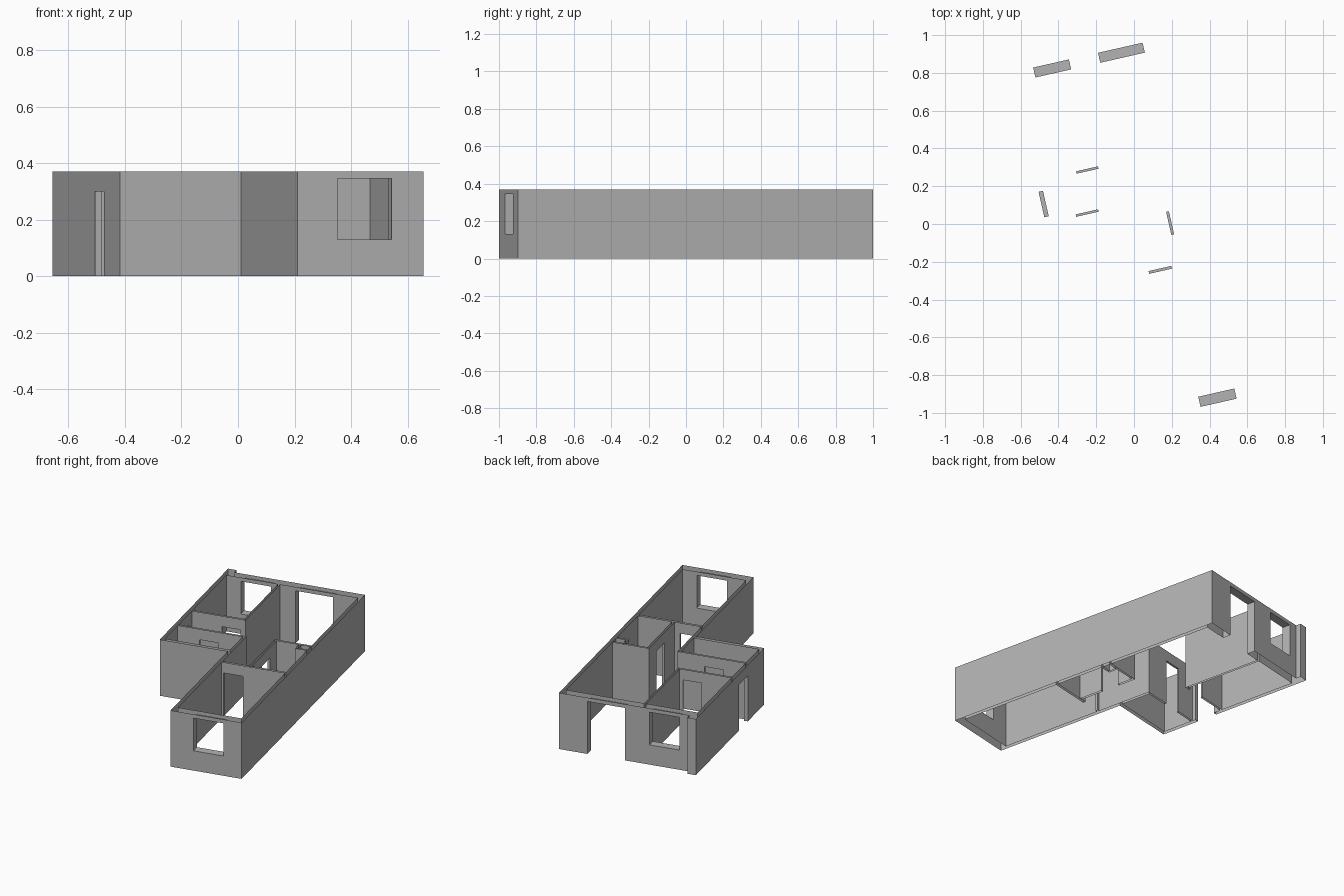
import bpy
import math

HEIGHT = 0.37
TURN = math.radians(12.8)

cube = bpy.data.objects.get("Cube")
if cube:
    bpy.data.objects.remove(cube, do_unlink=True)

# One plain plaster colour
plaster = bpy.data.materials.new("grey_plaster")
plaster.use_nodes = True
GREY = (0.45, 0.45, 0.45, 1)
plaster.diffuse_color = GREY
plaster.node_tree.nodes["Principled BSDF"].inputs["Base Color"].default_value = GREY

# Plan outlines, counter-clockwise in the building's own axes
OUTSIDE = [(-.017, -1.022), (.44, -1.022), (.44, .926), (-.40, .926),
           (-.40, .96), (-.455, .96), (-.455, -.12), (-.017, -.12)]
ROOMS = {
    "front_room_walls": [(.007, -.967), (.416, -.967), (.416, -.275), (.007, -.275)],
    "right_bathroom_walls": [(.195, -.26), (.416, -.26), (.416, .07), (.34, .07),
                             (.34, .13), (.195, .13)],
    "service_shaft_walls": [(.352, .082), (.416, .082), (.416, .13), (.352, .13)],
    "left_room_walls": [(-.431, -.097), (-.012, -.097), (-.012, .105), (-.431, .105)],
    "back_bedroom_walls": [(-.431, .34), (-.098, .34), (-.098, .872), (-.431, .872)],
    "living_room_walls": [(.007, -.26), (.18, -.26), (.18, .143), (.416, .143),
                          (.416, .872), (-.085, .872), (-.085, .327), (-.431, .327),
                          (-.431, .118), (.007, .118)],
}

# Openings: low corner, high corner, bottom and top height
DOOR, WINDOW, TERRACE = (0, .30), (.13, .345), (0, .345)
OPENINGS = {
    "front_window": ((.129, -1.022), (.325, -.967), WINDOW),
    "bedroom_window": ((-.337, .872), (-.143, .926), WINDOW),
    "terrace_opening": ((.015, .872), (.257, .926), TERRACE),
    "entrance_door": ((-.455, .14), (-.431, .278), DOOR),
    "bedroom_door": ((-.238, .327), (-.118, .34), DOOR),
    "left_room_door": ((-.29, .105), (-.168, .118), DOOR),
    "bathroom_door": ((.18, -.1), (.195, .025), DOOR),
    "front_room_door": ((.02, -.275), (.144, -.26), DOOR),
}


def make(name, quads):
    verts = [p for q in quads for p in q]
    faces = [range(i, i + 4) for i in range(0, len(verts), 4)]
    mesh = bpy.data.meshes.new(name)
    mesh.from_pydata(verts, [], [tuple(f) for f in faces])
    mesh.materials.append(plaster)
    ob = bpy.data.objects.new(name, mesh)
    ob.rotation_euler.z = TURN
    bpy.context.collection.objects.link(ob)


def upright(a, b, z0, z1):
    return [(*a, z0), (*b, z0), (*b, z1), (*a, z1)]


def panel(a, b):
    """One vertical wall face from a to b, left open where an opening crosses it."""
    along = 0 if abs(a[0] - b[0]) > abs(a[1] - b[1]) else 1
    across = 1 - along
    start, end = sorted((a[along], b[along]))

    def piece(s, t, z0, z1):
        p, q = [0, 0], [0, 0]
        p[across] = q[across] = a[across]
        p[along], q[along] = (s, t) if a[along] < b[along] else (t, s)
        return upright(p, q, z0, z1)

    holes = sorted((lo[along], hi[along], z) for lo, hi, z in OPENINGS.values()
                   if a[across] in (lo[across], hi[across])
                   and start < lo[along] and hi[along] < end)
    quads, at = [], start
    for s, t, (z0, z1) in holes:
        quads += [piece(at, s, 0, HEIGHT), piece(s, t, z1, HEIGHT)]
        if z0 > 0:
            quads.append(piece(s, t, 0, z0))
        at = t
    return quads + [piece(at, end, 0, HEIGHT)]


def walls(name, outline):
    quads = []
    for a, b in zip(outline, outline[1:] + outline[:1]):
        quads += panel(a, b)
    make(name, quads)


# Outer shell, then the inner faces of each room (facing inward)
walls("outer_walls", OUTSIDE)
for room, outline in ROOMS.items():
    walls(room, outline[::-1])

# Jambs, lintel and sill lining every opening
for name, ((x0, y0), (x1, y1), (z0, z1)) in OPENINGS.items():
    if x1 - x0 > y1 - y0:
        quads = [upright((x0, y1), (x0, y0), z0, z1), upright((x1, y0), (x1, y1), z0, z1)]
    else:
        quads = [upright((x0, y0), (x1, y0), z0, z1), upright((x1, y1), (x0, y1), z0, z1)]
    # Turn the jambs so they face into the gap
    quads = [q[::-1] for q in quads]
    if x1 - x0 <= y1 - y0:
        quads = [q[::-1] for q in quads]
        quads = [quads[0][::-1], quads[1][::-1]]
    level = [(x0, y0), (x1, y0), (x1, y1), (x0, y1)]
    quads.append([(*p, z1) for p in level[::-1]])
    if z0 > 0:
        quads.append([(*p, z0) for p in level])
    make(name + "_lining", quads)
